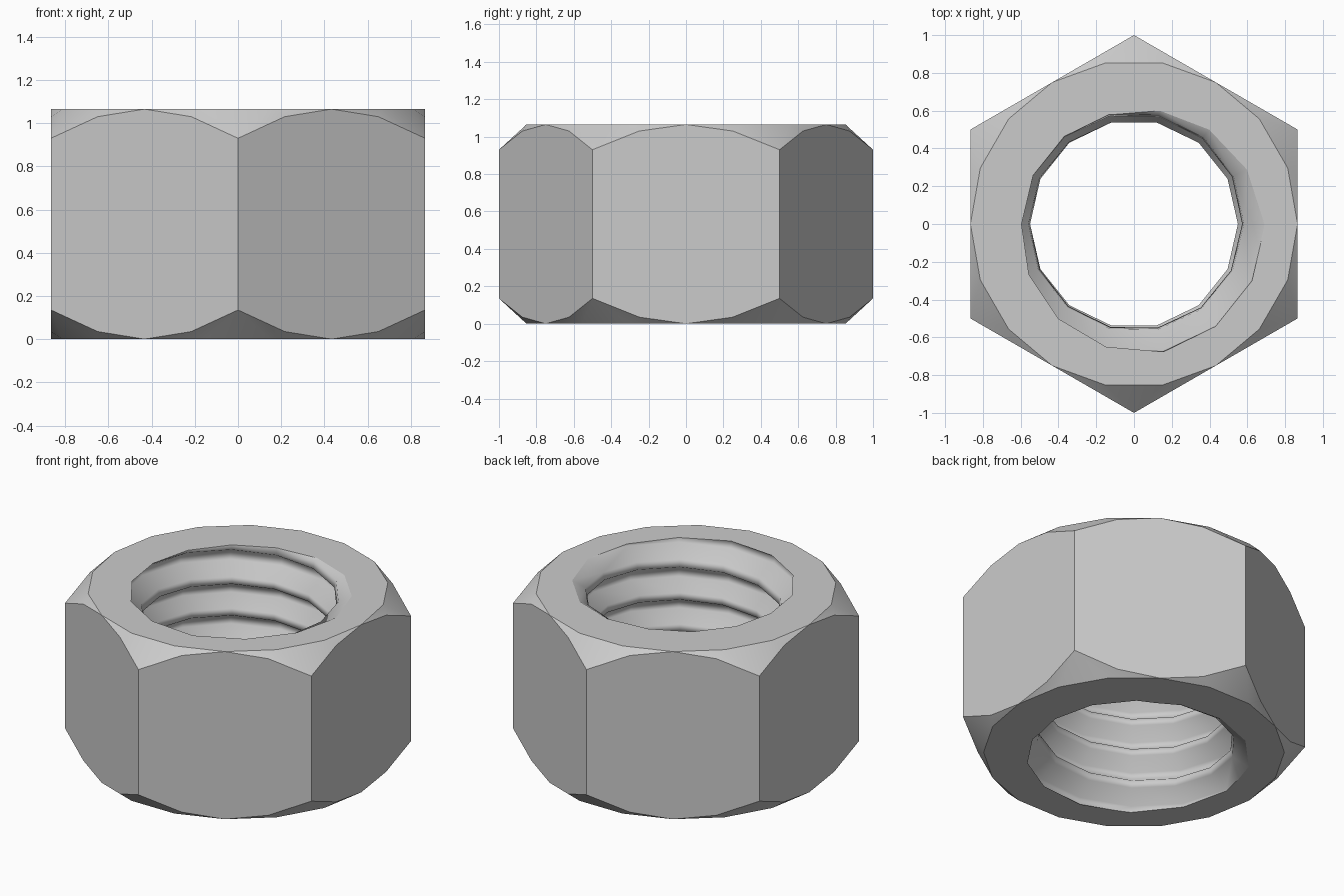
import bpy, bmesh
from math import sin, cos, radians, pi

if "Cube" in bpy.data.objects:
    bpy.data.objects.remove(bpy.data.objects["Cube"])

H = 1.065            # nut height
APO = 0.866          # hexagon apothem, also radius of the chamfer circle
PITCH = 0.2
R_CREST, R_ROOT, FLARE = 0.55, 0.65, 0.045
SEG = 14             # thread segments per turn
CREST_DEG = 140      # where the crest meets the top face

bm = bmesh.new()


def polar(r, deg, z):
    return (r * cos(radians(deg)), r * sin(radians(deg)), z)


def thread_radius(r, z):
    # the hole opens slightly over the last turn at both ends
    t = (abs(z - H / 2) - (H / 2 - PITCH)) / PITCH
    return r + FLARE * min(1, max(0, t))


# Threaded bore: a helical profile swept past both ends, then trimmed flat
profile = [(-0.11, R_CREST), (0.11, R_CREST), (0.40, R_ROOT), (0.60, R_ROOT)]
columns = []
for j in range(SEG + 1):
    deg = 360 * j / SEG
    col = []
    for k in range(-8, 3):
        for f, r in profile:
            z = H + PITCH * ((deg - CREST_DEG) / 360 + k + f)
            col.append(bm.verts.new(polar(thread_radius(r, z), deg, z)))
    columns.append(col)
for a, b in zip(columns, columns[1:]):
    for i in range(len(a) - 1):
        bm.faces.new((a[i], a[i + 1], b[i + 1], b[i]))
bmesh.ops.remove_doubles(bm, verts=bm.verts, dist=1e-4)
for z, n in ((0, -1), (H, 1)):
    bmesh.ops.bisect_plane(bm, geom=bm.verts[:] + bm.edges[:] + bm.faces[:],
                           plane_co=(0, 0, z), plane_no=(0, 0, n), clear_outer=True)
bmesh.ops.remove_doubles(bm, verts=bm.verts, dist=1e-4)
for f in bm.faces:
    f.smooth = True


# Chamfered ends: 18-sided circle fanned to the scalloped hexagon edge
def chamfered_end(z, inward):
    circle = [bm.verts.new(polar(APO, 20 * i, z)) for i in range(18)]
    quarter, corner = [], []
    for i in range(6):
        x, y, _ = polar(APO, 60 * i, 0)
        tx, ty, _ = polar(0.25, 60 * i + 90, 0)
        for s in (-1, 1):
            quarter.append(bm.verts.new((x + s * tx, y + s * ty, z + inward * 0.035)))
        corner.append(bm.verts.new(polar(1, 60 * i + 30, z + inward * 0.135)))
    for i in range(6):
        m0, t1, t2, m1 = (circle[(3 * i + n) % 18] for n in range(4))
        q1, q2, c = quarter[2 * i + 1], quarter[(2 * i + 2) % 12], corner[i]
        for tri in ((m0, q1, t1), (q1, c, t1), (t1, c, t2), (c, q2, t2), (q2, m1, t2)):
            bm.faces.new(tri).smooth = True
    # outline of each flat, corner to corner
    return [[corner[i - 1], quarter[2 * i], circle[3 * i], quarter[2 * i + 1], corner[i]]
            for i in range(6)]


bottom = chamfered_end(0, 1)
top = chamfered_end(H, -1)

# Six flats
for lo, hi in zip(bottom, top):
    bm.faces.new(lo + hi[::-1])

# Flat end faces between the circle and the bore
for z in (0, H):
    rim = [e for e in bm.edges if e.is_boundary
           and all(abs(v.co.z - z) < 1e-4 for v in e.verts)]
    made = bmesh.ops.triangle_fill(bm, edges=rim, use_beauty=True, normal=(0, 0, 1))
    for g in made["geom"]:
        if isinstance(g, bmesh.types.BMFace):
            g.smooth = False

bmesh.ops.recalc_face_normals(bm, faces=bm.faces)
mesh = bpy.data.meshes.new("hex_nut")
bm.to_mesh(mesh)
bm.free()
bpy.context.collection.objects.link(bpy.data.objects.new("hex_nut", mesh))
